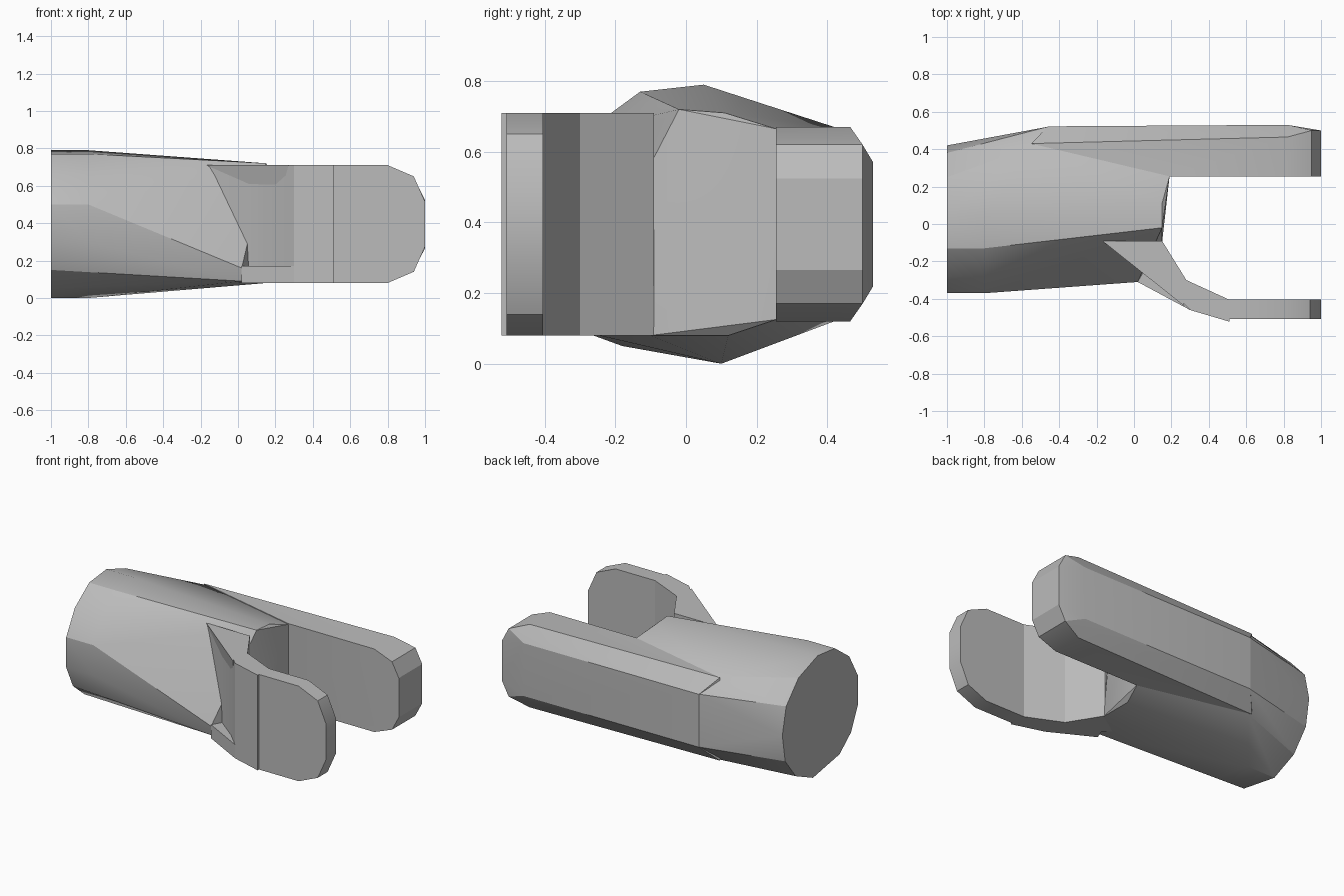
import bpy, bmesh, math

if "Cube" in bpy.data.objects:
    bpy.data.objects.remove(bpy.data.objects["Cube"])

grey = bpy.data.materials.new("plain grey")
grey.use_nodes = True
grey.diffuse_color = (0.5, 0.5, 0.5, 1)
grey.node_tree.nodes["Principled BSDF"].inputs["Base Color"].default_value = (0.5, 0.5, 0.5, 1)

MID = 0.395  # height of the symmetry plane


def finish(name, bm, angle):
    bmesh.ops.recalc_face_normals(bm, faces=bm.faces)
    mesh = bpy.data.meshes.new(name)
    bm.to_mesh(mesh)
    bm.free()
    obj = bpy.data.objects.new(name, mesh)
    bpy.context.collection.objects.link(obj)
    mesh.materials.append(grey)
    bpy.ops.object.select_all(action='DESELECT')
    obj.select_set(True)
    bpy.context.view_layer.objects.active = obj
    bpy.ops.object.shade_smooth_by_angle(angle=math.radians(angle))
    return obj


def hull(name, points, angle=25):
    bm = bmesh.new()
    for p in points:
        bm.verts.new(p)
    res = bmesh.ops.convex_hull(bm, input=bm.verts)
    loose = [v for v in bm.verts if not v.link_faces]
    bmesh.ops.delete(bm, geom=loose, context='VERTS')
    bmesh.ops.dissolve_limit(bm, angle_limit=0.01, verts=bm.verts, edges=bm.edges)
    return finish(name, bm, angle)


def prism(name, outline, low, high, angle=10):
    bm = bmesh.new()
    face = bm.faces.new([bm.verts.new((x, y, low)) for x, y in outline])
    top = bmesh.ops.extrude_face_region(bm, geom=[face])["geom"]
    for v in top:
        if isinstance(v, bmesh.types.BMVert):
            v.co.z = high
    return finish(name, bm, angle)


def both(x, y, half):
    return [(x, y, MID + half), (x, y, MID - half)]


# Tapered barrel with an oblique nose
ring = [(-.37, .5), (-.37, .3), (-.3, .15), (-.18, .05), (.1, 0), (.28, .08),
        (.39, .22), (.42, .4), (.38, .58), (.25, .72), (.05, .79), (-.13, .77), (-.28, .66)]
points = [(-1, y, z) for y, z in ring]
points += [(-.8, y, z) for y, z in ring if y < .2]
points += both(-.53, .42, .275) + both(-.46, .52, .175) + both(.19, .255, .27)
points += [(-.17, -.09, .71), (.15, -.02, .72), (.15, .11, .71), (.02, -.31, .16),
           (.15, -.1, .08), (.15, .12, .08), (.02, -.29, .09)]
hull("barrel", points)

# Long rear jaw with a rounded tip and chamfered outer edges
rear = both(-.55, .43, .275) + both(-.46, .522, .175) + both(.19, .255, .275)
for x, half in ((.82, .275), (.95, .225), (1, .13)):
    rear += both(x, .255, half)
rear += both(.82, .465, .275) + both(.82, .53, .175)
rear += both(.95, .5, .225) + both(1, .5, .13)
hull("rear_jaw", rear)

# Curved arm carrying the front jaw, with a shallow pocket on its outside
arm = [(.15, -.09), (.28, -.3), (.51, -.405), (.51, -.522), (.3, -.46),
       (.27, -.43), (.2, -.36), (.06, -.25), (-.17, -.09)]
prism("front_arm", arm, .08, .71)

# Sill and top lip that frame the pocket
prism("pocket_sill", [(.02, -.31), (.3, -.46), (.28, -.3), (.1, -.1)], .08, .17)
hull("pocket_lip", [(-.17, -.09, .71), (.27, -.44, .71), (.15, -.09, .71),
                    (.24, -.39, .6), (.05, -.24, .6), (.15, -.09, .6)])

# Flat front jaw with a rounded tip
jaw = []
for x, half in ((.51, .315), (.8, .315), (.94, .255), (1, .12)):
    jaw += both(x, -.405, half) + both(x, -.508, half)
hull("front_jaw", jaw)
